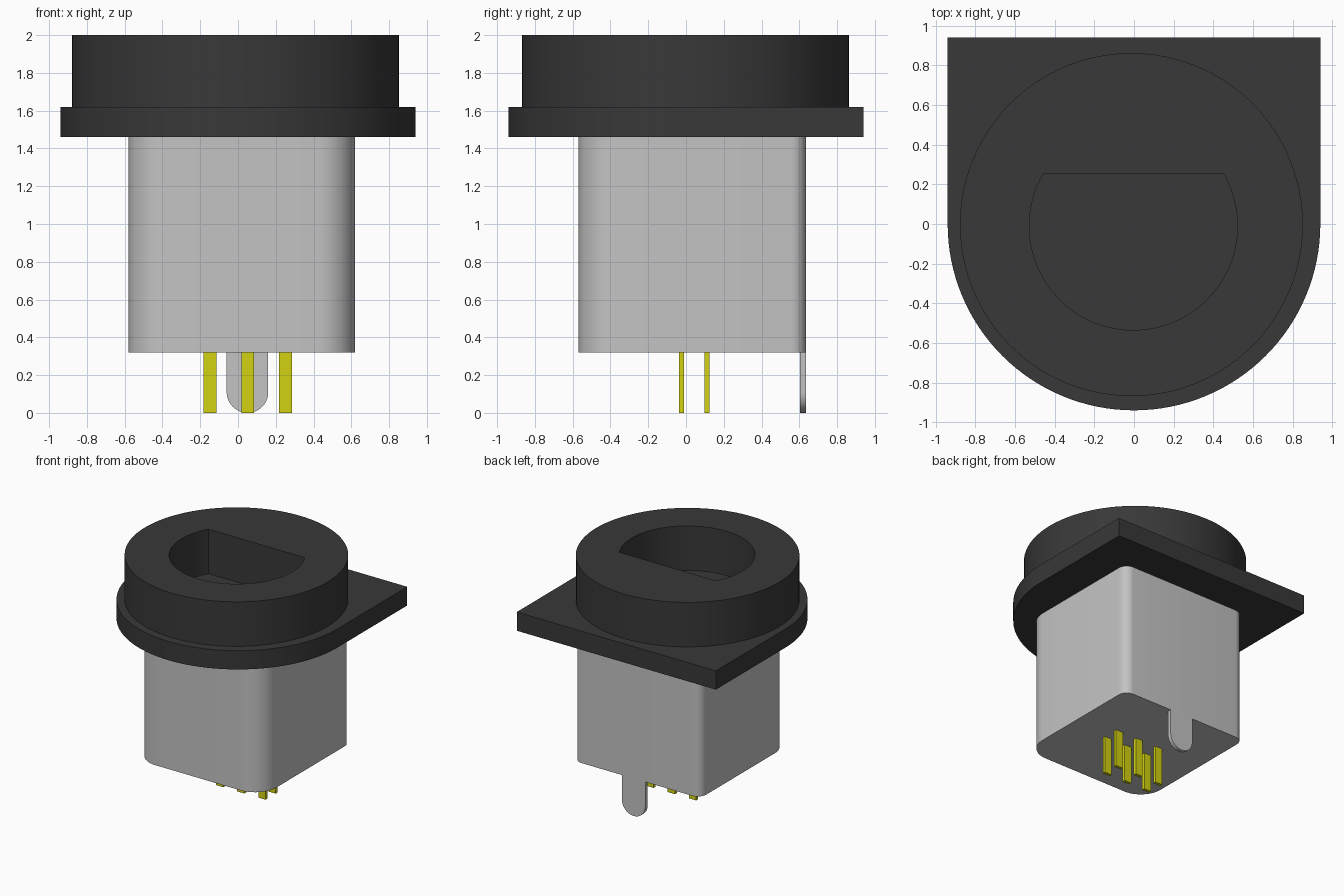
import bpy, bmesh
from math import sin, cos, pi, asin, radians
from mathutils import Matrix

if "Cube" in bpy.data.objects:
    bpy.data.objects.remove(bpy.data.objects["Cube"], do_unlink=True)


def material(name, rgb):
    m = bpy.data.materials.new(name)
    m.use_nodes = True
    m.diffuse_color = (*rgb, 1)
    m.node_tree.nodes["Principled BSDF"].inputs["Base Color"].default_value = (*rgb, 1)
    return m


black = material("black plastic", (0.04, 0.04, 0.04))
grey = material("grey metal", (0.55, 0.55, 0.55))
yellow = material("yellow contact", (0.65, 0.65, 0.006))


def arc(cx, cy, r, start, end, steps):
    """Points along an arc, angles in radians."""
    angles = [start + (end - start) * i / steps for i in range(steps + 1)]
    return [(cx + r * cos(a), cy + r * sin(a)) for a in angles]


def prism(name, loops, low, high, mat, turn=Matrix()):
    """Extrude an outline (with optional hole outlines) from low to high."""
    bm = bmesh.new()
    edges = []
    for loop in loops:
        vs = [bm.verts.new((x, y, low)) for x, y in loop]
        edges += [bm.edges.new((a, b)) for a, b in zip(vs, vs[1:] + vs[:1])]
    if len(loops) == 1:
        bm.faces.new(vs)
    else:
        bmesh.ops.triangle_fill(bm, edges=edges, use_beauty=True)
    ext = bmesh.ops.extrude_face_region(bm, geom=bm.faces[:])
    top = [v for v in ext["geom"] if isinstance(v, bmesh.types.BMVert)]
    bmesh.ops.translate(bm, verts=top, vec=(0, 0, high - low))
    bmesh.ops.transform(bm, matrix=turn, verts=bm.verts[:])
    bmesh.ops.recalc_face_normals(bm, faces=bm.faces[:])
    mesh = bpy.data.meshes.new(name)
    bm.to_mesh(mesh)
    bm.free()
    mesh.materials.append(mat)
    ob = bpy.data.objects.new(name, mesh)
    bpy.context.collection.objects.link(ob)
    bpy.ops.object.select_all(action="DESELECT")
    ob.select_set(True)
    bpy.context.view_layer.objects.active = ob
    bpy.ops.object.shade_smooth_by_angle(angle=radians(30))
    return ob


# Flange: round at the front, square at the back
half = 0.94
prism("flange", [arc(0, 0, half, pi, 2 * pi, 64) + [(half, half), (-half, half)]],
      1.46, 1.62, black)

# Round collar with a D-shaped socket down to the flange
hole_r, hole_y, flat_y = 0.525, -0.01, 0.255
flat = asin((flat_y - hole_y) / hole_r)
collar_outline = arc(-0.013, -0.003, 0.865, 0, 2 * pi, 96)[:-1]
socket_outline = arc(-0.003, hole_y, hole_r, pi - flat, 2 * pi + flat, 64)
prism("collar", [collar_outline, socket_outline], 1.62, 2, black)

# Housing: wide front corner radii, tight rear ones
left, right, front, back = -0.58, 0.62, -0.57, 0.635
rf, rb = 0.2, 0.08
housing = (arc(left + rf, front + rf, rf, pi, 1.5 * pi, 12)
           + arc(right - rf, front + rf, rf, 1.5 * pi, 2 * pi, 12)
           + arc(right - rb, back - rb, rb, 0, pi / 2, 8)
           + arc(left + rb, back - rb, rb, pi / 2, pi, 8))
prism("housing", [housing], 0.32, 1.46, grey)

# Round-ended ground tab flush with the back wall
tab = arc(0.05, 0.11, 0.11, pi, 2 * pi, 24) + [(0.16, 0.32), (-0.06, 0.32)]
prism("ground_tab", [tab], -back, -0.603, grey, Matrix.Rotation(pi / 2, 4, "X"))

# Two rows of three flat contacts
for row, y in enumerate((-0.024, 0.112)):
    for col in range(3):
        x = -0.148 + 0.2 * col
        w, d = 0.034, 0.013
        prism(f"contact_{row + 1}_{col + 1}",
              [[(x - w, y - d), (x + w, y - d), (x + w, y + d), (x - w, y + d)]],
              0, 0.32, yellow)
